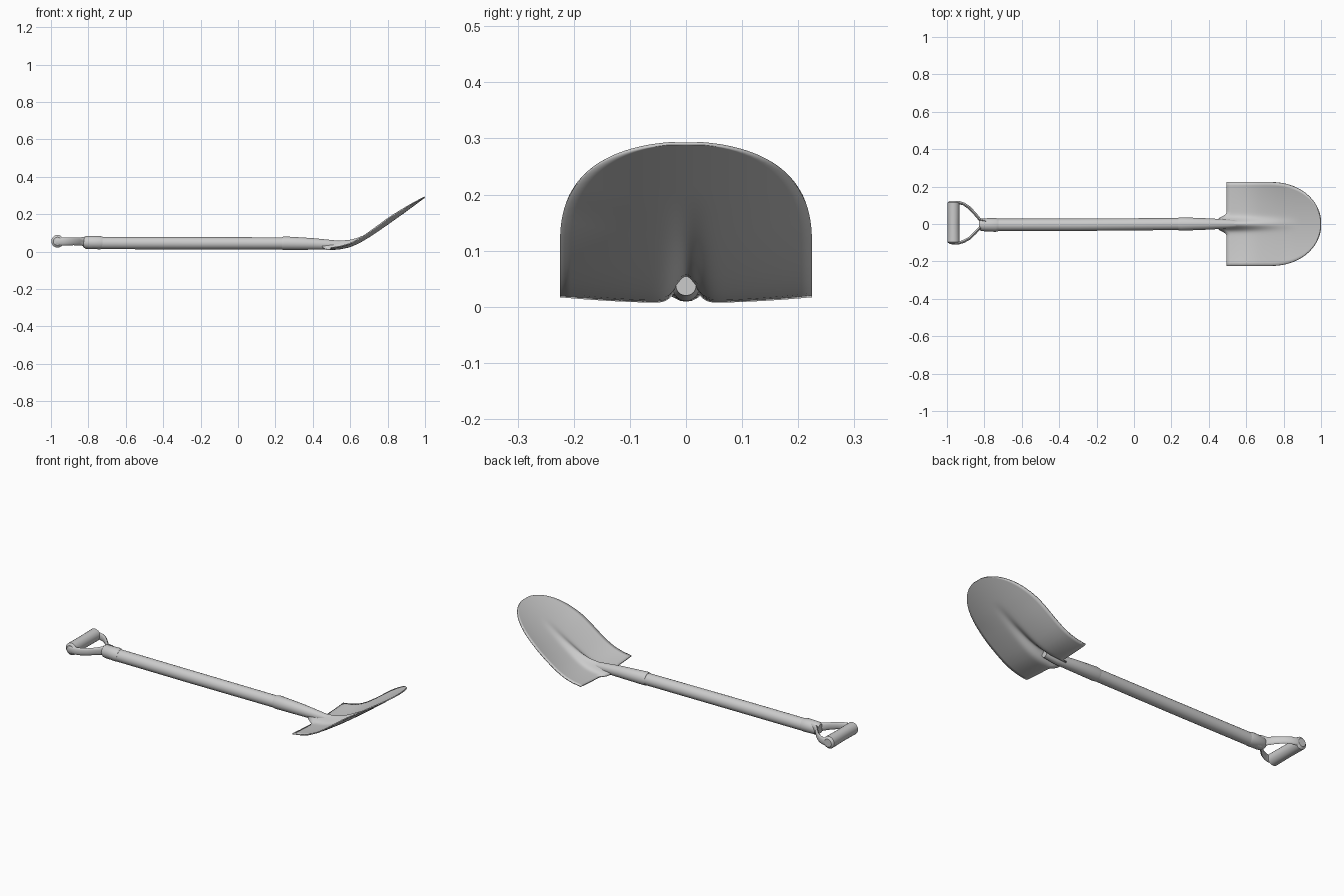
import bpy, math
from mathutils import Vector

if "Cube" in bpy.data.objects:
    bpy.data.objects.remove(bpy.data.objects["Cube"])


def finish(name, verts, faces, angle=40):
    mesh = bpy.data.meshes.new(name)
    mesh.from_pydata(verts, [], faces)
    mesh.update()
    obj = bpy.data.objects.new(name, mesh)
    bpy.context.collection.objects.link(obj)
    bpy.ops.object.select_all(action='DESELECT')
    obj.select_set(True)
    bpy.context.view_layer.objects.active = obj
    bpy.ops.object.shade_smooth_by_angle(angle=math.radians(angle))
    return obj


def sweep(name, rings, sides=20):
    """Capped tube through rings of (x, y, z, horizontal radius, vertical radius)."""
    pts = [Vector(r[:3]) for r in rings]
    verts, faces = [], []
    for i, r in enumerate(rings):
        t = pts[min(i + 1, len(pts) - 1)] - pts[max(i - 1, 0)]
        side = Vector((-t.y, t.x, 0)).normalized()
        for k in range(sides):
            a = 2 * math.pi * k / sides
            verts.append(pts[i] + side * (math.cos(a) * r[3]) + Vector((0, 0, math.sin(a) * r[4])))
    for i in range(len(rings) - 1):
        for k in range(sides):
            a, b = i * sides + k, i * sides + (k + 1) % sides
            faces.append((a, b, b + sides, a + sides))
    faces.append(tuple(reversed(range(sides))))
    faces.append(tuple(range(len(verts) - sides, len(verts))))
    return finish(name, verts, faces)


def interp(table, x):
    for (x0, y0), (x1, y1) in zip(table, table[1:]):
        if x <= x1:
            return y0 + (y1 - y0) * max(0, (x - x0) / (x1 - x0))
    return table[-1][1]


# Wooden shaft
sweep("shaft", [(-0.80, -0.005, 0.046, 0.033, 0.033), (-0.3, -0.004, 0.045, 0.033, 0.033),
                (0.26, 0, 0.044, 0.032, 0.032)])

# Metal socket, tapering into the blade
sweep("socket", [(0.235, 0, 0.044, 0.033, 0.034), (0.25, 0, 0.045, 0.036, 0.036),
                 (0.40, 0, 0.041, 0.030, 0.031), (0.50, 0, 0.036, 0.024, 0.026),
                 (0.57, 0, 0.037, 0.018, 0.017)])

# Ferrule joining shaft and handle
sweep("handle_ferrule", [(-0.83, -0.004, 0.050, 0.024, 0.024), (-0.815, -0.004, 0.049, 0.034, 0.034),
                         (-0.74, -0.005, 0.048, 0.037, 0.036), (-0.725, -0.005, 0.047, 0.033, 0.033)])

# D-handle: cross grip and two flat curved arms
sweep("grip", [(-0.965, -0.106, 0.055, 0.022, 0.022), (-0.965, -0.096, 0.055, 0.033, 0.034),
               (-0.965, 0.01, 0.055, 0.031, 0.033), (-0.965, 0.114, 0.055, 0.033, 0.034),
               (-0.965, 0.124, 0.055, 0.022, 0.022)])
for label, s, off in (("left", 1, 0.009), ("right", -1, 0.005)):
    path = [(-0.975, 0.106, 0.02), (-0.94, 0.107, 0.021), (-0.91, 0.098, 0.021), (-0.88, 0.080, 0.020),
            (-0.85, 0.050, 0.021), (-0.825, 0.022, 0.024), (-0.79, 0.016, 0.026)]
    sweep("handle_arm_" + label,
          [(x, s * y + off * min(1, (-0.79 - x) / 0.12), 0.054, 0.008, h) for x, y, h in path], 12)

# Dished blade with a raised central rib, hollow underneath
HEIGHT = [(0.44, 0.004), (0.50, 0.010), (0.55, 0.014), (0.60, 0.025), (0.65, 0.047), (0.70, 0.077),
          (0.75, 0.110), (0.80, 0.145), (0.85, 0.181), (0.90, 0.218), (0.95, 0.255), (1.0, 0.292)]
RIB = [(0.44, 0.050), (0.5, 0.046), (0.58, 0.038), (0.68, 0.022), (0.78, 0.008), (0.88, 0.0)]
NU, NV = 32, 48
verts, faces = [], []
for i in range(NU + 1):
    u = math.sin(math.pi / 2 * i / NU)
    for j in range(NV + 1):
        v = -1 + 2 * j / NV
        v = 0.45 * v + 0.55 * v ** 3
        x = 0.495 + 0.503 * u
        t = max(0, (x - 0.72) / 0.28)
        y = v * 0.224 * max(0.02, math.sqrt(max(0, 1 - t ** 2.2)))
        # neck of the back edge wraps around the socket
        x -= 0.05 * math.exp(-(y / 0.042) ** 4) * max(0, 1 - u * 3)
        dish = (0.010 + 0.022 * min(1, max(0, (x - 0.5) / 0.3))) * (y / 0.22) ** 2
        rib = interp(RIB, x) * math.exp(-(y / 0.026) ** 2)
        verts.append((x, y, interp(HEIGHT, x) + dish + rib))
for i in range(NU):
    for j in range(NV):
        a = i * (NV + 1) + j
        faces.append((a, a + NV + 1, a + NV + 2, a + 1))
blade = finish("blade", verts, faces, 50)
solid = blade.modifiers.new("thickness", 'SOLIDIFY')
solid.thickness = 0.006
solid.offset = 0
